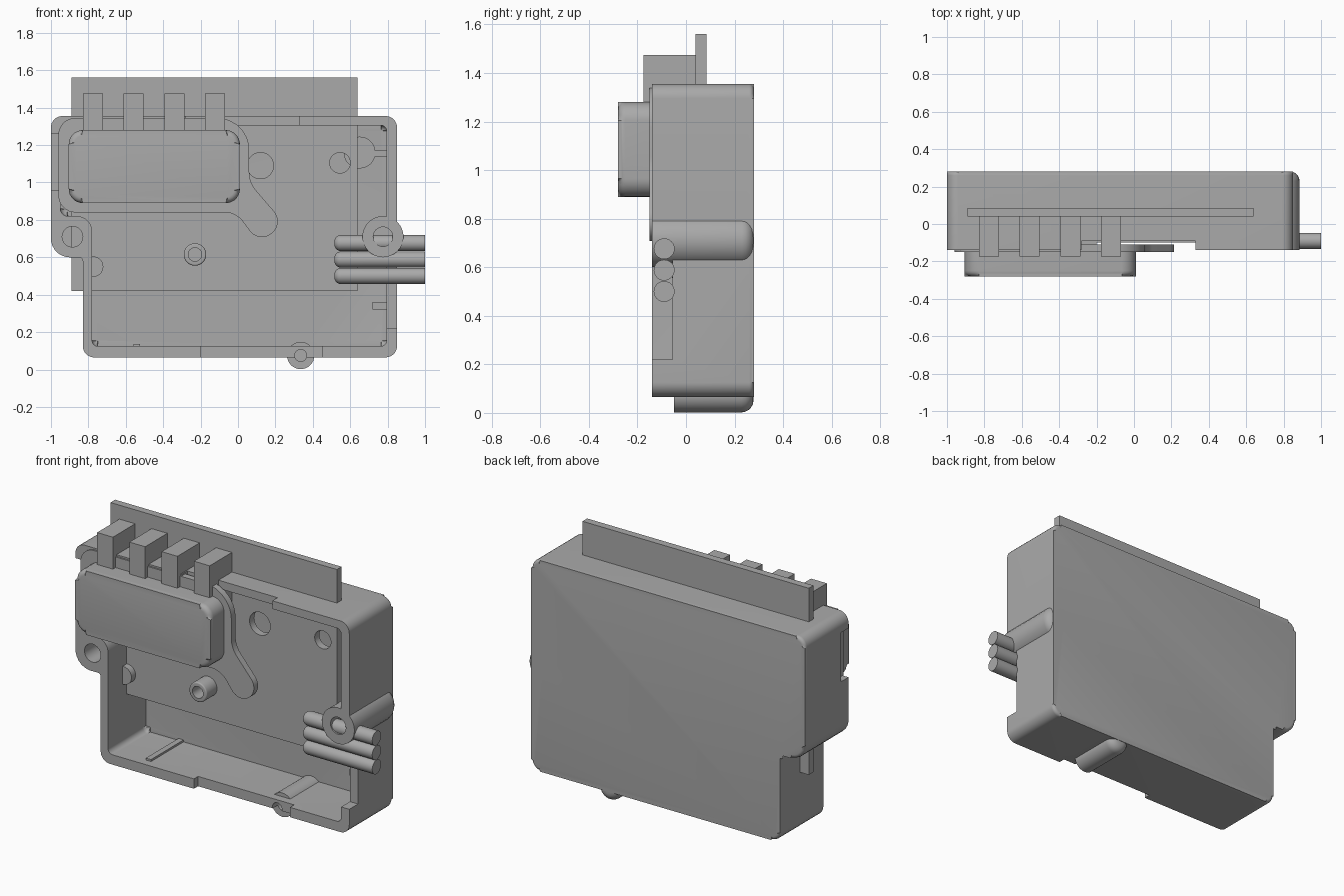
import bpy, bmesh, math
from mathutils import Vector

cube = bpy.data.objects.get("Cube")
if cube:
    bpy.data.objects.remove(cube)

grey = bpy.data.materials.new("plain grey")
grey.use_nodes = True
tone = (0.4, 0.4, 0.4, 1)
grey.diffuse_color = tone
grey.node_tree.nodes["Principled BSDF"].inputs["Base Color"].default_value = tone


def rounded(corners, steps=7):
    """Turn (x, z, radius) corners into a filleted outline."""
    out = []
    for i, (x, z, r) in enumerate(corners):
        p = Vector((x, z))
        u = (Vector(corners[i - 1][:2]) - p).normalized()
        v = (Vector(corners[(i + 1) % len(corners)][:2]) - p).normalized()
        if r == 0:
            out.append(p)
            continue
        half = u.angle(v) / 2
        c = p + (u + v).normalized() * r / math.sin(half)
        a = p + u * r / math.tan(half) - c
        b = p + v * r / math.tan(half) - c
        out += [c + a.lerp(b, k / steps).normalized() * r for k in range(steps + 1)]
    return out


def circle(x, z, r, n=32):
    return [Vector((x + r * math.cos(k * math.tau / n), z + r * math.sin(k * math.tau / n)))
            for k in range(n)]


def rect(x0, x1, z0, z1, r=0):
    return rounded([(x0, z0, r), (x1, z0, r), (x1, z1, r), (x0, z1, r)])


def prism(name, outline, y0, y1, back=0, front=0):
    """Extrude an x-z outline along y, rounding the back or front rim."""
    bm = bmesh.new()
    near = [bm.verts.new((p.x, y0, p.y)) for p in outline]
    far = [bm.verts.new((p.x, y1, p.y)) for p in outline]
    bm.faces.new(near)
    bm.faces.new(far[::-1])
    for i in range(len(near)):
        bm.faces.new((near[i - 1], far[i - 1], far[i], near[i]))
    for y, amount in ((y1, back), (y0, front)):
        if amount:
            rim = [e for e in bm.edges if all(abs(v.co.y - y) < 1e-5 for v in e.verts)]
            bmesh.ops.bevel(bm, geom=rim, offset=amount, segments=5, profile=0.5,
                            affect='EDGES', clamp_overlap=True)
    bmesh.ops.recalc_face_normals(bm, faces=bm.faces[:])
    mesh = bpy.data.meshes.new(name)
    bm.to_mesh(mesh)
    bm.free()
    mesh.materials.append(grey)
    ob = bpy.data.objects.new(name, mesh)
    bpy.context.collection.objects.link(ob)
    return ob


def combine(target, tool, operation):
    """Apply a boolean and discard the tool."""
    bpy.context.view_layer.objects.active = target
    mod = target.modifiers.new("boolean", 'BOOLEAN')
    mod.operation, mod.object, mod.solver = operation, tool, 'EXACT'
    bpy.ops.object.modifier_apply(modifier=mod.name)
    bpy.data.objects.remove(tool)


def cut(target, outline, y0, y1, back=0):
    combine(target, prism("cutter", outline, y0, y1, back), 'DIFFERENCE')


def add(target, outline, y0, y1, back=0):
    combine(target, prism("addition", outline, y0, y1, back), 'UNION')


# Housing: stepped tray with rounded back, open at the front
FRONT, BACK, FLOOR = -0.14, 0.28, 0.225
housing = prism("housing", rounded([
    (-0.83, 0.065, 0.06), (0.85, 0.065, 0.06), (0.85, 1.355, 0.06),
    (-1.0, 1.355, 0.06), (-1.0, 0.6, 0.1), (-0.83, 0.6, 0.02)]), FRONT, BACK, back=0.05)
cut(housing, rounded([
    (-0.78, 0.125, 0.03), (0.795, 0.125, 0.03), (0.795, 1.305, 0.03),
    (-0.95, 1.305, 0.03), (-0.95, 0.82, 0.04), (-0.78, 0.82, 0.08)]), -0.3, FLOOR, back=0.03)

# Rim notches: bottom, top, left and right walls
cut(housing, rect(-0.2, 0.22, 0, 0.2), -0.3, -0.1)
cut(housing, rect(0.22, 0.45, 0, 0.2), -0.3, -0.1)
cut(housing, rect(-0.28, 0.33, 1.25, 1.5), -0.3, -0.09)
cut(housing, rect(-1.1, -0.9, 0.96, 1.26), -0.3, -0.07)
cut(housing, rect(0.7, 1.0, 0.22, 0.63), -0.3, -0.055)

# Screw bosses on the walls with blind holes
add(housing, circle(0.775, 0.71, 0.11), FRONT, BACK, back=0.05)
add(housing, circle(0.335, 0.075, 0.073), -0.05, BACK - 0.002, back=0.05)
cut(housing, circle(0.775, 0.71, 0.052), -0.3, 0.1)
cut(housing, circle(-0.885, 0.71, 0.055), -0.3, 0.1)
cut(housing, circle(0.335, 0.075, 0.032), -0.3, 0.1)

# Inner supports and ribs
prism("right_support", circle(0.65, 1.16, 0.085), 0.086, 0.25)
prism("right_support_rib", rect(0.7, 0.81, 1.14, 1.17), 0.086, 0.25)
prism("left_support", circle(-0.775, 0.55, 0.055), 0.0, 0.25)
prism("bottom_rib", rect(-0.56, -0.525, 0.1, 0.137), -0.09, 0.24)
prism("right_tab", rect(0.72, 0.81, 0.32, 0.36), 0.05, 0.25)

# Circuit board with round holes
board = prism("circuit_board", rect(-0.89, 0.64, 0.42, 1.56), 0.04, 0.085)
cut(board, circle(0.12, 1.09, 0.07), -0.1, 0.2)
cut(board, circle(0.545, 1.105, 0.055), -0.1, 0.2)

# Hollow standoff in front of the board
standoff = prism("standoff", circle(-0.23, 0.615, 0.06), -0.06, 0.05, front=0.008)
cut(standoff, circle(-0.23, 0.615, 0.036), -0.2, 0.03)

# Cover flange with its curved tail, and the raised cover
prism("cover_flange", rounded([
    (-0.96, 0.84, 0.09), (-0.01, 0.84, 0.12), (0.115, 0.67, 0.08), (0.245, 0.785, 0.08),
    (0.06, 1.0, 0.15), (0.06, 1.345, 0.17), (-0.96, 1.345, 0.09)]), -0.15, -0.11)
prism("raised_cover", rect(-0.905, 0.01, 0.89, 1.28, 0.075), -0.28, -0.13, front=0.03)

# Row of four contact blocks
for i in range(4):
    x = -0.83 + i * 0.218
    prism(f"contact_block_{i + 1}", rect(x, x + 0.107, 1.0, 1.475), -0.175, 0.04)

# Three cables leaving the side
for i, z in enumerate((0.5, 0.588, 0.676)):
    cable = prism(f"cable_{i + 1}", circle(0, 0, 0.043, 24), -1.0, -0.515, back=0.036)
    cable.rotation_euler.z = math.pi / 2
    cable.location = (0, -0.09, z)

# Smooth shading with sharp edges kept
bpy.ops.object.select_all(action='DESELECT')
for ob in bpy.context.scene.objects:
    if ob.type == 'MESH':
        ob.select_set(True)
        bpy.context.view_layer.objects.active = ob
bpy.ops.object.shade_smooth_by_angle(angle=math.radians(32))
